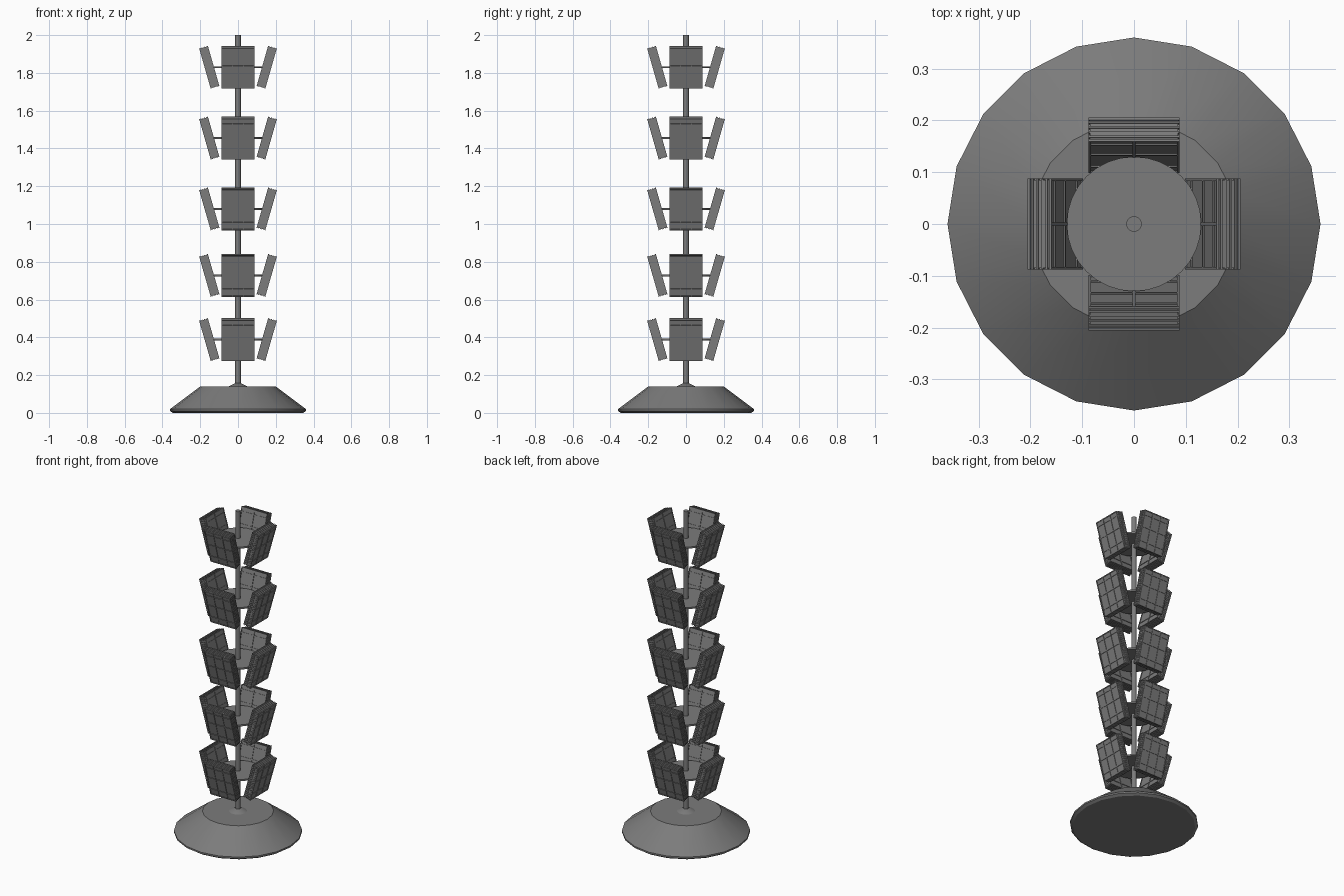
import bpy, bmesh, math
from mathutils import Matrix, Vector

cube = bpy.data.objects.get("Cube")
if cube:
    bpy.data.objects.remove(cube)

grey = bpy.data.materials.new("painted grey")
grey.use_nodes = True
grey.diffuse_color = (0.2, 0.2, 0.2, 1)
grey.node_tree.nodes["Principled BSDF"].inputs["Base Color"].default_value = grey.diffuse_color


def add_object(name, mesh):
    obj = bpy.data.objects.new(name, mesh)
    bpy.context.collection.objects.link(obj)
    return obj


def finish(bm, name):
    mesh = bpy.data.meshes.new(name)
    bmesh.ops.recalc_face_normals(bm, faces=bm.faces)
    bm.to_mesh(mesh)
    bm.free()
    mesh.materials.append(grey)
    return mesh


def lathe(name, profile, sides):
    """Closed solid of revolution from (radius, height) pairs."""
    bm = bmesh.new()
    rings = [[bm.verts.new((r * math.cos(math.tau * i / sides),
                            r * math.sin(math.tau * i / sides), z))
              for i in range(sides)] for r, z in profile]
    for low, high in zip(rings, rings[1:]):
        for i in range(sides):
            j = (i + 1) % sides
            bm.faces.new((low[i], low[j], high[j], high[i]))
    bm.faces.new(rings[0][::-1])
    bm.faces.new(rings[-1])
    obj = add_object(name, finish(bm, name))
    bpy.ops.object.select_all(action="DESELECT")
    bpy.context.view_layer.objects.active = obj
    obj.select_set(True)
    bpy.ops.object.shade_smooth_by_angle(angle=math.radians(30))
    return obj


def box(bm, center, size):
    bmesh.ops.create_cube(bm, size=1, matrix=Matrix.Translation(center) @ Matrix.Diagonal((*size, 1)))


# Stand: weighted base, collar and pole
lathe("base", [(0.345, 0), (0.36, 0.01), (0.36, 0.02), (0.2, 0.14)], 20)
lathe("collar", [(0.055, 0.138), (0.015, 0.157)], 20)
lathe("pole", [(0.015, 0.13), (0.015, 2.0)], 16)

# Tilted rack panel: x is width, y points outward, z is height
W, T, H = 0.176, 0.048, 0.222
BAR = 0.005
bm = bmesh.new()
box(bm, (0, 0, 0), (W - 0.006, T - 0.006, H - 0.006))
for y in (-T / 2 + BAR / 2, T / 2 - BAR / 2):
    # Outer frame and grid bars of both broad faces
    columns = (-0.03, 0.03) if y > 0 else (0,)
    for x in (-W / 2 + BAR / 2, *columns, W / 2 - BAR / 2):
        box(bm, (x, y, 0), (BAR, BAR, H))
    for z in (-H / 2 + BAR / 2, -0.07, 0.012, 0.083, H / 2 - BAR / 2):
        box(bm, (0, y, z), (W, BAR, BAR))
for i in range(1, 5):
    # Slats wrapping the narrow edges
    y = -T / 2 + i * T / 5
    for s in (-1, 1):
        box(bm, (0, y, s * (H / 2 - BAR / 2)), (W, 0.004, BAR))
        box(bm, (s * (W / 2 - BAR / 2), y, 0), (BAR, 0.004, H))
for i in range(1, 18):
    # Cross ribs on the two upright edges
    for s in (-1, 1):
        box(bm, (s * (W / 2 - BAR / 2), 0, -H / 2 + i * H / 18), (BAR - 0.001, T - 0.002, 0.004))
panel_mesh = finish(bm, "rack_panel")

# Five tiers, each a round shelf with four panels
for tier, z in enumerate((0.388, 0.728, 1.08, 1.455, 1.83), 1):
    lathe(f"shelf_{tier}", [(0.13, z - 0.005), (0.13, z + 0.005)], 32)
    for side, name in enumerate(("back", "right", "front", "left")):
        panel = add_object(f"{name}_panel_{tier}", panel_mesh)
        panel.matrix_world = (Matrix.Rotation(side * math.pi / 2, 4, "Z")
                              @ Matrix.Translation(Vector((0, 0.152, z)))
                              @ Matrix.Rotation(math.radians(-16), 4, "X"))
